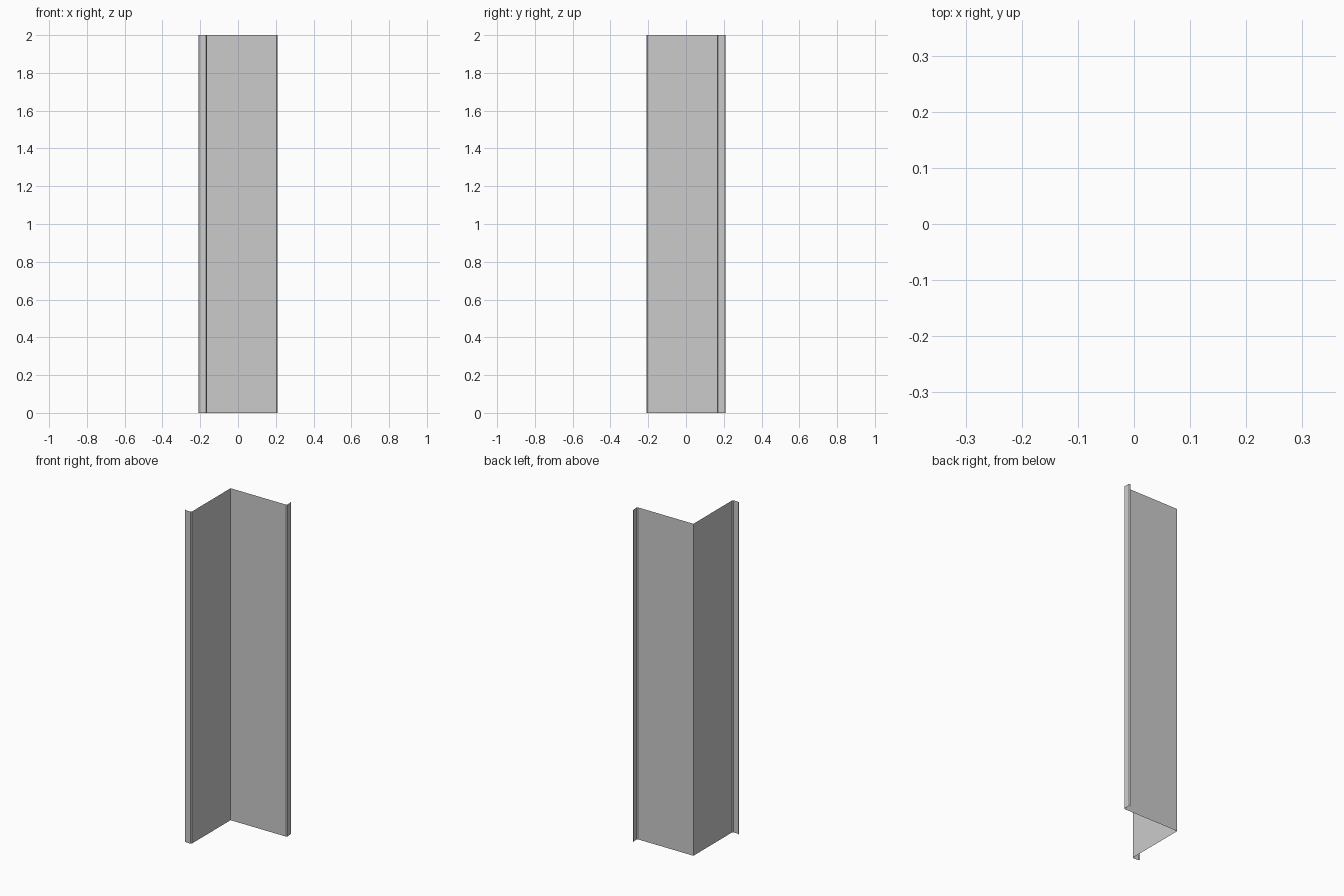
import bpy, bmesh

if "Cube" in bpy.data.objects:
    bpy.data.objects.remove(bpy.data.objects["Cube"])

# Half profile of the folded sheet: lip, softened fold, arm, corner
half = [(-0.21, -0.202), (-0.207, -0.208), (-0.17, -0.21), (-0.165, -0.203)]
corner = (-0.165, 0.165)
# The other arm is the mirror image across the corner diagonal
profile = half + [corner] + [(-y, -x) for x, y in reversed(half)]

# Extrude the open profile upward as a single thin sheet
bm = bmesh.new()
bottom = [bm.verts.new((x, y, 0)) for x, y in profile]
edges = [bm.edges.new(pair) for pair in zip(bottom, bottom[1:])]
result = bmesh.ops.extrude_edge_only(bm, edges=edges)
top = [g for g in result["geom"] if isinstance(g, bmesh.types.BMVert)]
bmesh.ops.translate(bm, verts=top, vec=(0, 0, 2))
bmesh.ops.recalc_face_normals(bm, faces=bm.faces)

mesh = bpy.data.meshes.new("corner_trim")
bm.to_mesh(mesh)
bm.free()
bpy.context.collection.objects.link(bpy.data.objects.new("corner_trim", mesh))
